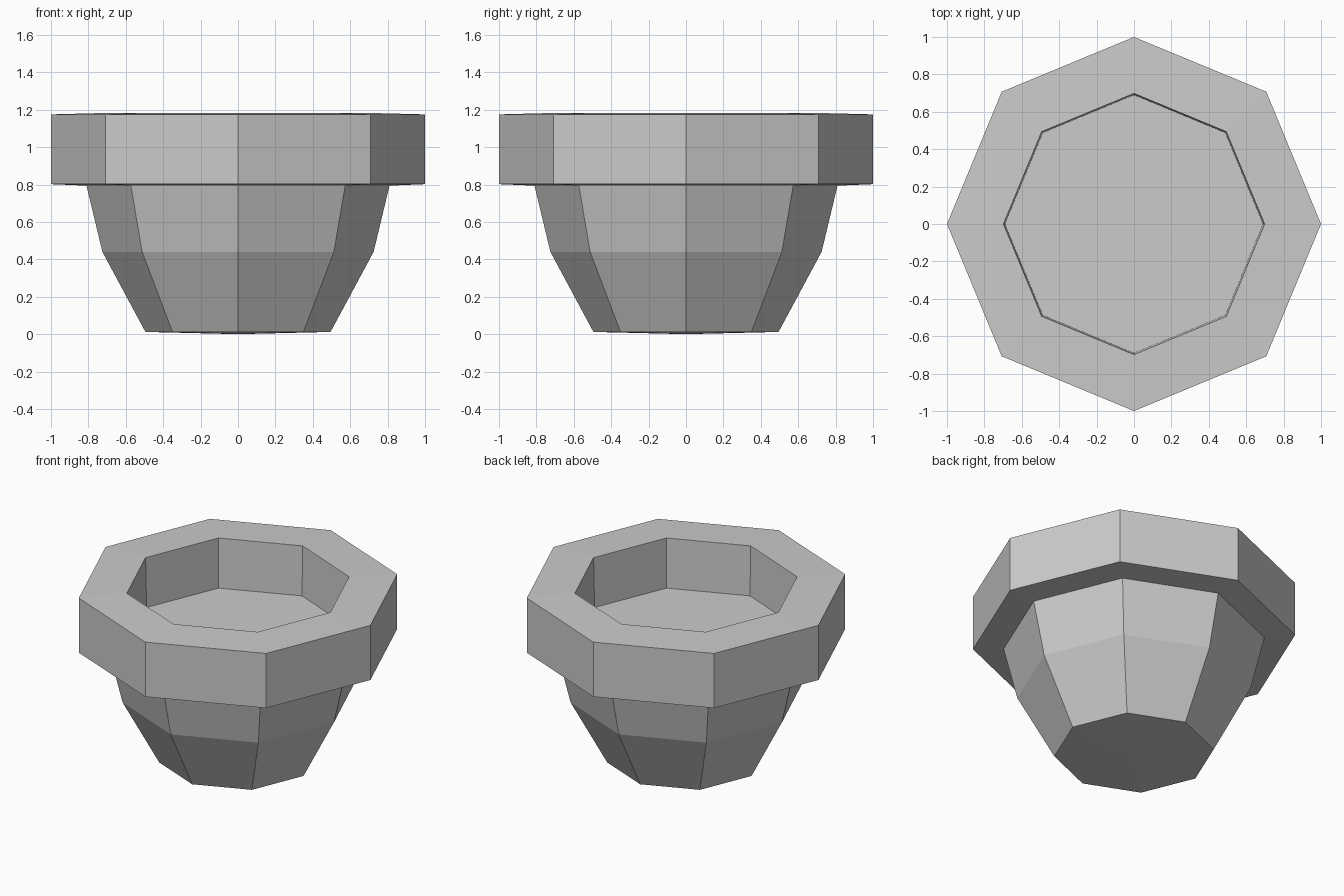
import bpy, bmesh
from math import cos, sin, pi

if "Cube" in bpy.data.objects:
    bpy.data.objects.remove(bpy.data.objects["Cube"])

SIDES = 8


def lathe(name, profile):
    """Revolve (radius, z) points into a flat-sided solid; radius 0 closes to a point."""
    bm = bmesh.new()
    rings = []
    for r, z in profile:
        if r == 0:
            rings.append([bm.verts.new((0, 0, z))] * SIDES)
        else:
            rings.append([bm.verts.new((r * cos(2 * pi * i / SIDES), r * sin(2 * pi * i / SIDES), z))
                          for i in range(SIDES)])
    for a, b in zip(rings, rings[1:]):
        for i in range(SIDES):
            j = (i + 1) % SIDES
            bm.faces.new(list(dict.fromkeys((a[i], a[j], b[j], b[i]))))
    bmesh.ops.recalc_face_normals(bm, faces=bm.faces[:])
    mesh = bpy.data.meshes.new(name)
    bm.to_mesh(mesh)
    bm.free()
    obj = bpy.data.objects.new(name, mesh)
    bpy.context.collection.objects.link(obj)
    return obj


# Flower pot: base, tapered body, overhanging rim, recessed soil level
lathe("flower_pot", [
    (0, 0.0), (0.495, 0.012),          # base
    (0.725, 0.44), (0.81, 0.794),      # body
    (1.0, 0.802), (1.0, 1.175),        # rim outside
    (0.698, 1.183), (0.69, 0.845),     # rim top and inner wall
    (0, 0.845),                        # inner floor
])
